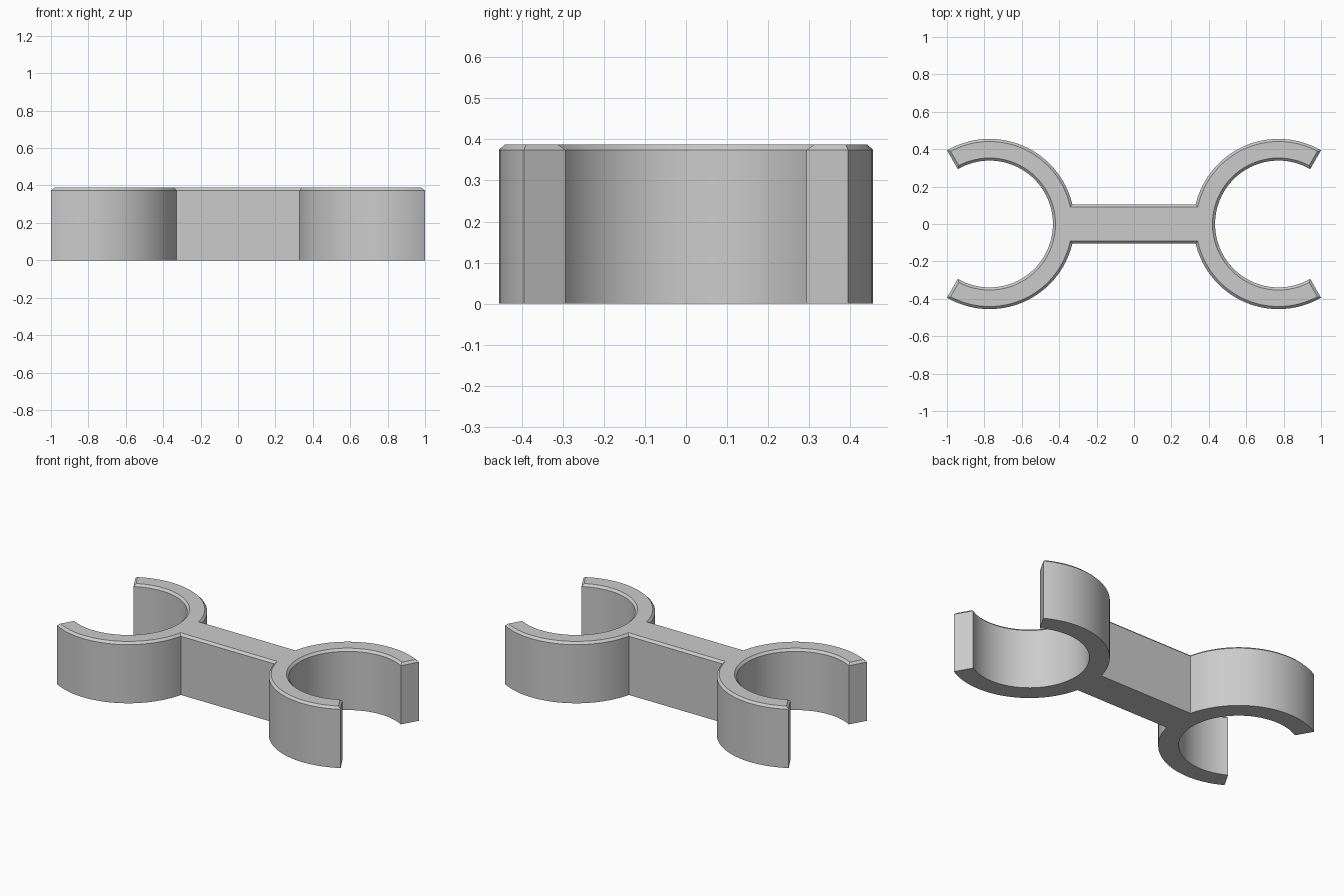
import bpy, bmesh
from math import sin, cos, asin, pi, radians

if "Cube" in bpy.data.objects:
    bpy.data.objects.remove(bpy.data.objects["Cube"])

CX, R_OUT, R_IN, HALF_BAR = 0.7725, 0.455, 0.339, 0.105
HEIGHT, CHAMFER = 0.388, 0.014


def arc(radius, a0, a1, n):
    return [(CX + radius * cos(a0 + (a1 - a0) * i / n),
             radius * sin(a0 + (a1 - a0) * i / n)) for i in range(n + 1)]


def outline(d):
    """Double clip outline, offset inwards by d."""
    ro, ri = R_OUT - d, R_IN + d
    join = asin((HALF_BAR - d) / ro)
    tip_o = radians(60) + asin(d / ro)
    tip_i = radians(60) + asin(d / ri)
    right = arc(ro, pi + join, 2 * pi - tip_o, 32)
    right += arc(ri, 2 * pi - tip_i, tip_i, 64)
    right += arc(ro, tip_o, pi - join, 32)
    return right + [(-x, -y) for x, y in right]


# Stack of outlines: base, chamfer start, chamfered top
bm = bmesh.new()
rings = [[bm.verts.new((x, y, z)) for x, y in outline(d)]
         for z, d in ((0, 0), (HEIGHT - CHAMFER, 0), (HEIGHT, CHAMFER))]
n = len(rings[0])
for lo, hi in zip(rings, rings[1:]):
    for i in range(n):
        j = (i + 1) % n
        bm.faces.new((lo[i], lo[j], hi[j], hi[i]))
bm.faces.new(rings[0][::-1])
bm.faces.new(rings[-1])
bmesh.ops.recalc_face_normals(bm, faces=bm.faces)

mesh = bpy.data.meshes.new("double_clip")
bm.to_mesh(mesh)
bm.free()
clip = bpy.data.objects.new("double_clip", mesh)
bpy.context.collection.objects.link(clip)

# Plain grey plastic
grey = bpy.data.materials.new("grey")
grey.diffuse_color = (0.6, 0.6, 0.6, 1)
grey.use_nodes = True
grey.node_tree.nodes["Principled BSDF"].inputs["Base Color"].default_value = grey.diffuse_color
mesh.materials.append(grey)

bpy.context.view_layer.objects.active = clip
clip.select_set(True)
bpy.ops.object.shade_smooth_by_angle(angle=radians(30))
